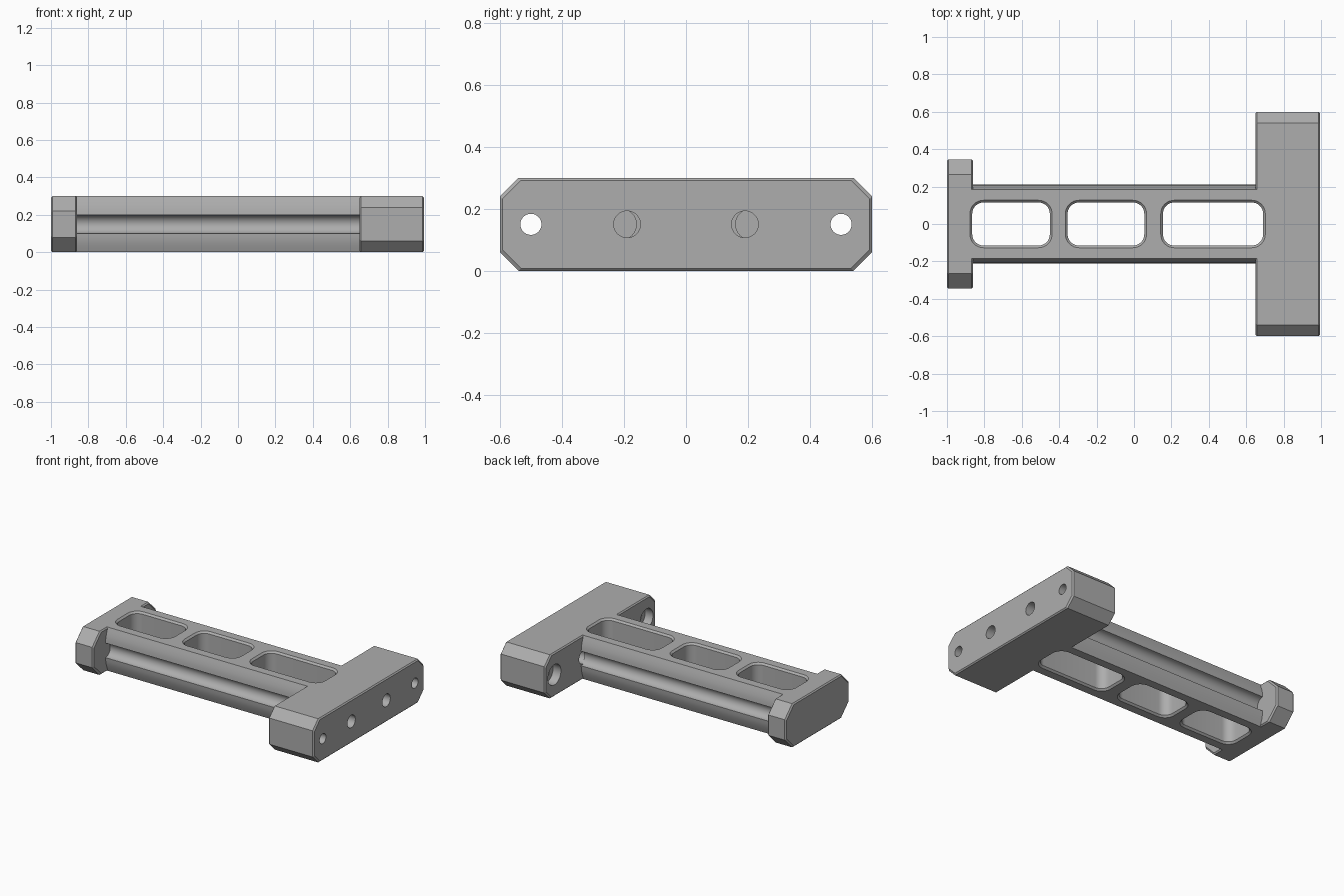
import bpy, bmesh, math
from mathutils import Vector

cube = bpy.data.objects.get("Cube")
if cube:
    bpy.data.objects.remove(cube)

MID = 0.15   # height of the part's middle plane

grey = bpy.data.materials.new("grey plastic")
grey.use_nodes = True
COLOUR = (0.42, 0.42, 0.42, 1)
grey.diffuse_color = COLOUR
grey.node_tree.nodes["Principled BSDF"].inputs["Base Color"].default_value = COLOUR


def loft(name, rings):
    """Skin matching closed rings of points and cap both ends."""
    bm = bmesh.new()
    loops = [[bm.verts.new(p) for p in ring] for ring in rings]
    for a, b in zip(loops, loops[1:]):
        for i in range(len(a)):
            j = (i + 1) % len(a)
            bm.faces.new((a[i], a[j], b[j], b[i]))
    bm.faces.new(loops[0])
    bm.faces.new(loops[-1])
    bmesh.ops.recalc_face_normals(bm, faces=bm.faces)
    mesh = bpy.data.meshes.new(name)
    bm.to_mesh(mesh)
    bm.free()
    mesh.materials.append(grey)
    obj = bpy.data.objects.new(name, mesh)
    bpy.context.collection.objects.link(obj)
    return obj


def end_block(name, x0, x1, half, cut_y, cut_z, edge=0.008):
    """Block with chamfered corners and softened end edges."""
    def ring(x, d):
        w, h = half - d, MID - d
        quarter = [(w, h - cut_z), (w - cut_y, h)]
        pts = quarter + [(-y, z) for y, z in reversed(quarter)]
        pts += [(-y, -z) for y, z in pts]
        return [(x, y, MID + z) for y, z in pts]
    return loft(name, [ring(x0, edge), ring(x0 + edge, 0), ring(x1 - edge, 0), ring(x1, edge)])


def rod(x0, x1, y, r, sides=40):
    """Round cutter along x."""
    def ring(x):
        return [(x, y + r * math.cos(t), MID + r * math.sin(t))
                for t in (math.tau * i / sides for i in range(sides))]
    return loft("rod_cutter", [ring(x0), ring(x1)])


def slot(x0, x1, half=0.115, r=0.06, flare=0.012):
    """Upright rounded slot cutter, flared at its top and bottom rims."""
    def ring(z, d):
        cx, hx = (x0 + x1) / 2, (x1 - x0) / 2
        pts = []
        for k, (sx, sy) in enumerate(((1, 1), (-1, 1), (-1, -1), (1, -1))):
            for i in range(9):
                t = (k + i / 8) * math.pi / 2
                pts.append((cx + sx * (hx - r) + (r + d) * math.cos(t),
                            sy * (half - r) + (r + d) * math.sin(t), z))
        return pts
    top = 2 * MID
    return loft("slot_cutter", [ring(-flare, 2 * flare), ring(flare, 0),
                                ring(top - flare, 0), ring(top + flare, 2 * flare)])


def carve(obj, cutters):
    for c in cutters:
        c.hide_render = True
        mod = obj.modifiers.new("cut", 'BOOLEAN')
        mod.operation = 'DIFFERENCE'
        mod.solver = 'EXACT'
        mod.object = c
    bpy.context.view_layer.update()
    cut = bpy.data.meshes.new_from_object(obj.evaluated_get(bpy.context.evaluated_depsgraph_get()))
    obj.modifiers.clear()
    obj.data = cut


# Central beam: gently crowned sides with a half-round channel along each
crown = [(0.185 + 0.025 * math.sin(t * math.pi / 2), 0.15 - 0.1 * t) for t in (0, .25, .5, .75, 1)]
channel = [(0.21 - 0.05 * math.sin(math.pi * i / 16), 0.05 * math.cos(math.pi * i / 16))
           for i in range(1, 16)]
side = crown + channel + [(y, -z) for y, z in reversed(crown)]
outline = side + [(-y, z) for y, z in reversed(side)]
beam = loft("grip_beam", [[(x, y, MID + z) for y, z in outline] for x in (-0.87, 0.66)])

foot = end_block("small_end_block", -1.0, -0.86, 0.345, 0.08, 0.08)
head = end_block("large_end_block", 0.65, 0.995, 0.6, 0.06, 0.06)

# Window slots and bolt holes
slots = [slot(-0.865, -0.45), slot(-0.355, 0.055), slot(0.155, 0.69)]
bolts = [rod(0.6, 1.1, s * 0.19, 0.043) for s in (-1, 1)]
mounts = [rod(0.6, 1.1, s * 0.5, 0.034) for s in (-1, 1)]
counterbores = [rod(0.6, 0.71, s * 0.5, 0.07) for s in (-1, 1)]
carve(beam, slots)
carve(foot, slots[:1])
carve(head, slots[2:] + bolts + mounts + counterbores)
for c in slots + bolts + mounts + counterbores:
    bpy.data.objects.remove(c)

for obj in (beam, foot, head):
    bpy.ops.object.select_all(action='DESELECT')
    obj.select_set(True)
    bpy.context.view_layer.objects.active = obj
    bpy.ops.object.shade_smooth_by_angle(angle=math.radians(28))
